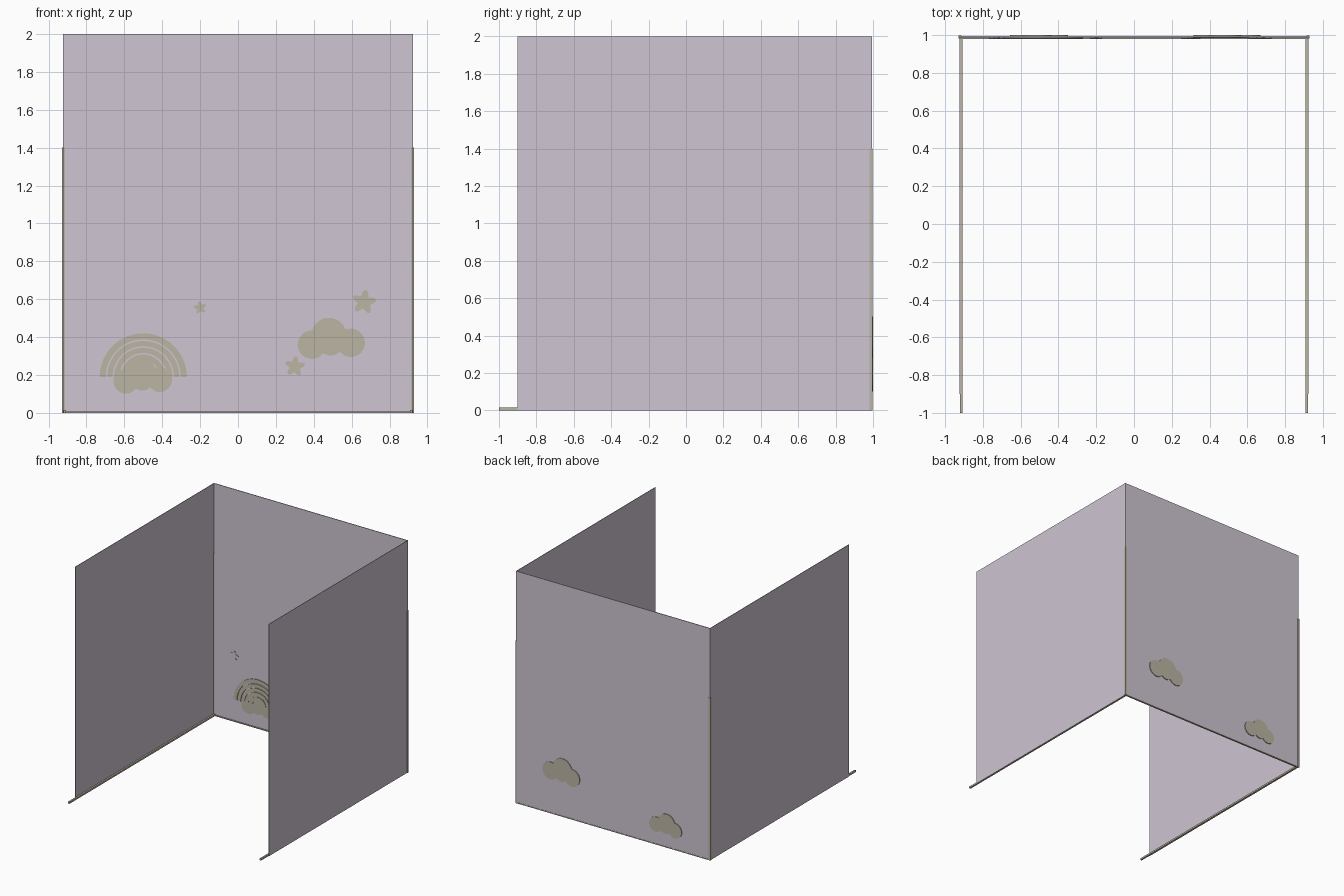
import bpy, bmesh
from math import sin, cos, pi, sqrt

cube = bpy.data.objects.get("Cube")
if cube:
    bpy.data.objects.remove(cube)


def material(name, rgb):
    m = bpy.data.materials.new(name)
    m.use_nodes = True
    m.diffuse_color = (*rgb, 1)
    m.node_tree.nodes["Principled BSDF"].inputs["Base Color"].default_value = (*rgb, 1)
    return m


LILAC = material("pale lilac", (0.62, 0.56, 0.65))
BEIGE = material("warm beige", (0.50, 0.46, 0.37))


def finish(bm, name, mat):
    bmesh.ops.recalc_face_normals(bm, faces=bm.faces)
    me = bpy.data.meshes.new(name)
    bm.to_mesh(me)
    bm.free()
    me.materials.append(mat)
    ob = bpy.data.objects.new(name, me)
    bpy.context.collection.objects.link(ob)
    return ob


def box(name, lo, hi, mat):
    bm = bmesh.new()
    bmesh.ops.create_cube(bm, size=1)
    for v in bm.verts:
        v.co = [(a + b) / 2 + c * (b - a) for a, b, c in zip(lo, hi, v.co)]
    return finish(bm, name, mat)


def plate(name, outline, y0, y1, mat):
    """Flat cut-out standing in the xz plane, from y0 to y1."""
    bm = bmesh.new()
    face = bm.faces.new([bm.verts.new((x, y0, z)) for x, z in outline])
    ext = bmesh.ops.extrude_face_region(bm, geom=[face], use_keep_orig=True)
    for g in ext["geom"]:
        if isinstance(g, bmesh.types.BMVert):
            g.co.y = y1
    return finish(bm, name, mat)


# Walls
box("back_wall", (-0.925, 0.988, 0), (0.925, 0.994, 2), LILAC)
for side, s in (("left", 1), ("right", -1)):
    def span(a, b):
        return sorted((s * a, s * b))
    x0, x1 = span(0.921, 0.925)
    box(side + "_wall", (x0, -0.9, 0), (x1, 0.99, 2), LILAC)
    # Floor rail running past the wall's front edge
    x0, x1 = span(0.907, 0.921)
    box(side + "_floor_rail", (x0, -1, 0), (x1, 0.988, 0.015), BEIGE)
    # Corner post
    x0, x1 = span(0.914, 0.93)
    box(side + "_corner_post", (x0, 0.982, 0), (x1, 0.997, 1.4), BEIGE)
box("back_floor_rail", (-0.92, 0.98, 0), (0.92, 0.996, 0.008), BEIGE)


# Clouds: outline of overlapping discs, found along rays from the middle
LOBES = [(-0.1, -0.015, 0.075), (-0.01, 0.035, 0.092), (0.105, -0.005, 0.075), (0, -0.01, 0.062)]


def cloud(name, cx, cz, scale):
    pts = []
    for i in range(96):
        a = 2 * pi * i / 96
        dx, dz = cos(a), sin(a)
        far = 0
        for x, z, r in LOBES:
            along, off = x * dx + z * dz, x * dz - z * dx
            if abs(off) < r:
                far = max(far, along + sqrt(r * r - off * off))
        pts.append((cx + scale * far * dx, cz + scale * far * dz))
    plate(name, pts, 0.984, 1.0, BEIGE)


cloud("large_cloud", 0.49, 0.375, 1)
cloud("small_cloud", -0.505, 0.18, 0.87)

# Rainbow: nested half rings
for i, (outer, inner) in enumerate([(0.23, 0.198), (0.19, 0.162), (0.154, 0.126), (0.118, 0.088), (0.08, 0.05)]):
    arc = [pi * k / 40 for k in range(41)]
    pts = [(-0.5 + outer * cos(a), 0.19 + outer * sin(a)) for a in arc]
    pts += [(-0.5 + inner * cos(a), 0.19 + inner * sin(a)) for a in reversed(arc)]
    plate(f"rainbow_band_{i + 1}", pts, 0.981, 0.99, BEIGE)

# Rounded stars
for name, x, z, r, turn, mat in [("pale_star", -0.73, 0.565, 0.042, 0.2, LILAC),
                                 ("small_star", -0.2, 0.555, 0.034, -0.15, BEIGE),
                                 ("large_star", 0.665, 0.585, 0.065, 0.15, BEIGE),
                                 ("low_star", 0.3, 0.245, 0.054, 0.1, BEIGE)]:
    pts = []
    for k in range(60):
        a = 2 * pi * k / 60
        d = r * (0.77 + 0.23 * cos(5 * a))
        pts.append((x + d * sin(a + turn), z + d * cos(a + turn)))
    plate(name, pts, 0.983, 0.99, mat)
